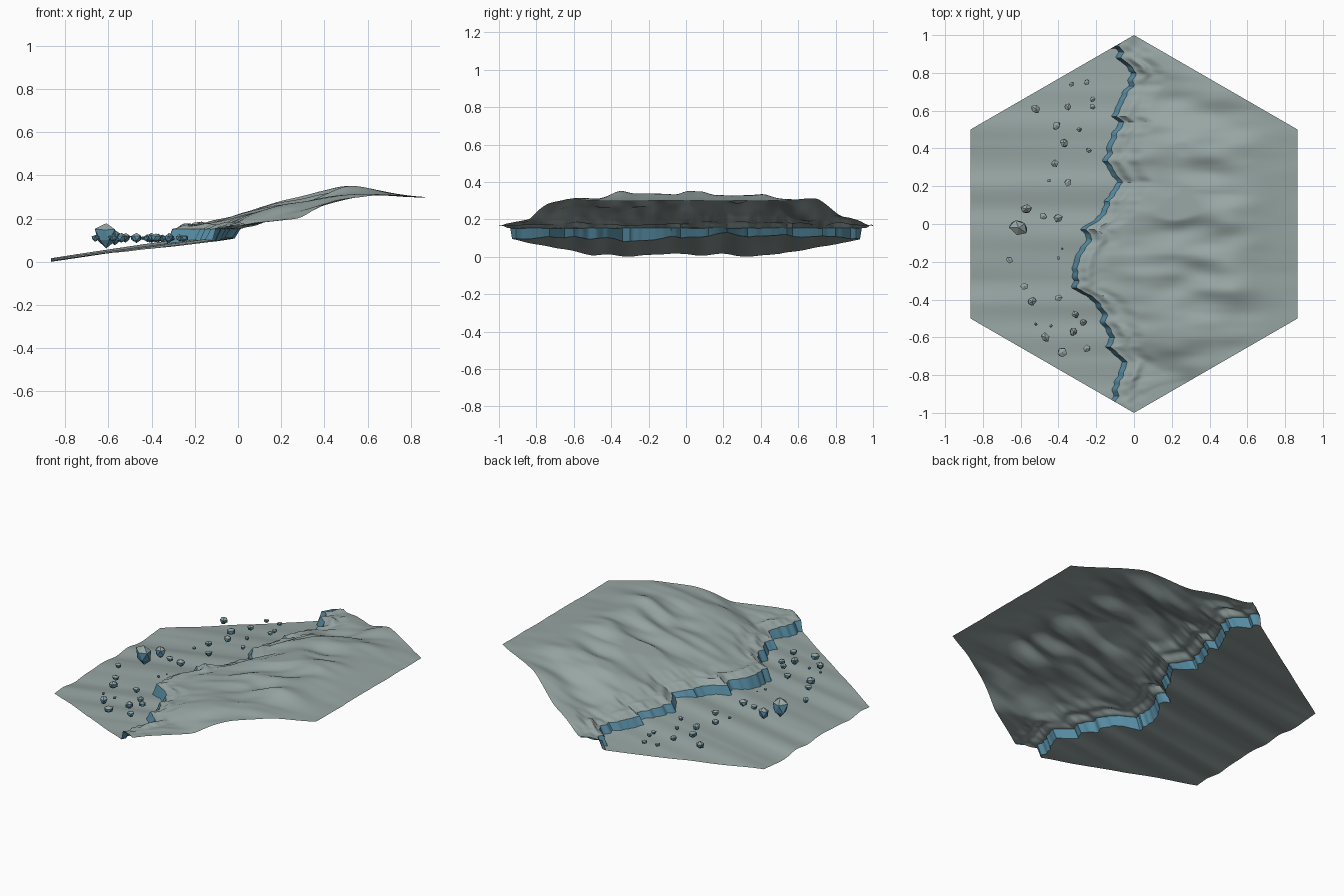
import bpy, bmesh, math, random
from mathutils import Vector, noise

random.seed(4)
cube = bpy.data.objects.get("Cube")
if cube:
    bpy.data.objects.remove(cube)


def material(name, rgb):
    mat = bpy.data.materials.new(name)
    mat.use_nodes = True
    mat.diffuse_color = (*rgb, 1)
    mat.node_tree.nodes["Principled BSDF"].inputs["Base Color"].default_value = (*rgb, 1)
    return mat


snow = material("grey_snow", (.31, .38, .37))
ice = material("blue_ice", (.10, .28, .39))


def make_object(name, bm):
    mesh = bpy.data.meshes.new(name)
    bm.to_mesh(mesh)
    bm.free()
    mesh.materials.append(snow)
    mesh.materials.append(ice)
    obj = bpy.data.objects.new(name, mesh)
    bpy.context.collection.objects.link(obj)
    return obj


def lerp(a, b, t):
    return a + (b - a) * t


def smooth(t):
    t = min(max(t, 0), 1)
    return t * t * (3 - 2 * t)


def sample(points, t):
    """Linear interpolation along a sorted list of (position, value)."""
    if t <= points[0][0]:
        return points[0][1]
    for (a, va), (b, vb) in zip(points, points[1:]):
        if t <= b:
            return lerp(va, vb, (t - a) / (b - a))
    return points[-1][1]


# Cliff line as (y, x), and the crest and trough profiles of the upper slope as (x, z)
CLIFF = [(-.93, -.12), (-.83, -.1), (-.73, -.06), (-.65, -.15), (-.6, -.13), (-.53, -.17),
         (-.45, -.18), (-.38, -.25), (-.34, -.33), (-.19, -.32), (-.08, -.25), (-.03, -.28),
         (.05, -.18), (.12, -.15), (.22, -.09), (.26, -.12), (.33, -.16), (.42, -.14),
         (.54, -.08), (.57, -.12), (.65, -.08), (.73, -.04), (.8, -.01), (.88, -.09), (.95, -.1)]
CREST = [(-.3, .18), (-.1, .205), (0, .225), (.1, .245), (.2, .275), (.3, .295), (.4, .325),
         (.5, .352), (.6, .34), (.7, .32), (.8, .307), (.87, .303)]
TROUGH = [(-.3, .155), (0, .175), (.2, .2), (.3, .212), (.4, .255), (.5, .29),
          (.6, .305), (.7, .307), (.8, .297), (.87, .292)]


def profile(points, x):
    """Profile averaged over a small window so it has no kinks."""
    return sum(sample(points, x + k * .02) for k in range(-2, 3)) / 5


def ripple(x, y, fx, fy, seed):
    return noise.noise(Vector((x * fx, y * fy, seed)))


def low_z(x, y):
    run = x + .866
    dome = (.01 + .035 * run) * (1 - y * y)
    return .113 * run + dome + .016 * ripple(x, y, .5, 7, 2)


def high_z(x, y, cliff_x):
    d = x - cliff_x
    waves = .75 * ripple(x, y, 2.5, 6, 8) + .22 * ripple(x, y, 5, 13, 5)
    mix = .15 + 1.25 * y * y + waves * (1 - .7 * y * y)
    z = lerp(profile(CREST, x), profile(TROUGH, x), min(max(mix, -.12), 1.1))
    z = lerp(.153, z, smooth(d / .17))
    # Swollen lip just behind the cliff
    return z + .016 * math.exp(-((d - .055) / .03) ** 2) * (1 + 1.5 * ripple(x, y, 6, 8, 1))


# Hexagonal terrain sheet: lower plain, ice cliff, upper slope
ROWS, LOW, STEP, HIGH = 200, 26, 3, 54
LEAN = .027
bm = bmesh.new()
grid = []
for r in range(ROWS + 1):
    y = 2 * r / ROWS - 1
    half = min(math.sqrt(3) / 2, (1 - abs(y)) * math.sqrt(3))
    edge = sample(CLIFF, y) + .02 * ripple(0, y, 1, 28, 3)
    foot = min(max(edge, -half), half)
    top = min(max(edge + LEAN, -half), half)
    open_end = edge <= -half
    row = []
    for i in range(LOW + 1):
        x = lerp(-half, foot, i / LOW)
        z = high_z(x, y, edge) if open_end else low_z(x, y)
        row.append(bm.verts.new((x, y, z)))
    base_z, top_z = row[-1].co.z, high_z(top, y, edge + LEAN)
    for i in range(1, STEP + 1):
        t = i / STEP
        row.append(bm.verts.new((lerp(foot, top, t), y, lerp(base_z, top_z, t))))
    for i in range(1, HIGH + 1):
        x = lerp(top, half, (i / HIGH) ** 1.2)
        row.append(bm.verts.new((x, y, high_z(x, y, edge + LEAN))))
    grid.append(row)
for a, b in zip(grid, grid[1:]):
    for c in range(len(a) - 1):
        face = bm.faces.new((a[c], a[c + 1], b[c + 1], b[c]))
        face.material_index = int(LOW <= c < LOW + STEP)
bmesh.ops.remove_doubles(bm, verts=bm.verts, dist=.0003)
lowest = min(v.co.z for v in bm.verts)
bmesh.ops.translate(bm, verts=bm.verts, vec=(0, 0, -lowest))
terrain = make_object("glacier_terrain", bm)
bpy.context.view_layer.objects.active = terrain
terrain.select_set(True)
bpy.ops.object.shade_smooth_by_angle(angle=math.radians(35))
terrain.select_set(False)

# Broken ice chunks in front of the cliff: x, y, width
CHUNKS = [(-.33, .74, .03), (-.25, .75, .03), (-.52, .61, .05), (-.35, .62, .04), (-.22, .66, .03),
          (-.22, .62, .03), (-.41, .52, .05), (-.29, .5, .03), (-.37, .43, .05), (-.24, .39, .03),
          (-.42, .32, .04), (-.45, .23, .02), (-.35, .22, .04), (-.57, .08, .06), (-.48, .04, .04),
          (-.4, .03, .05), (-.61, -.02, .1), (-.38, -.13, .01), (-.4, -.18, .02), (-.66, -.19, .04),
          (-.58, -.33, .04), (-.54, -.41, .05), (-.4, -.39, .04), (-.31, -.48, .04),
          (-.27, -.52, .04), (-.52, -.53, .02), (-.44, -.54, .02), (-.32, -.57, .05),
          (-.47, -.6, .05), (-.25, -.66, .04), (-.38, -.68, .05)]


def ice_chunk(name, x, y, width):
    """Faceted block: flat snowy top, blue sides narrowing downward."""
    bm = bmesh.new()
    bmesh.ops.create_icosphere(bm, subdivisions=1, radius=width * .56)
    for v in bm.verts:
        v.co *= random.uniform(.85, 1.15)
    big = width > .05
    bmesh.ops.scale(bm, verts=bm.verts, vec=(1, random.uniform(.75, .95), 1 if big else .75))
    for v in bm.verts:
        if v.co.z < 0:
            v.co.xy *= .85
    bm.normal_update()
    for f in bm.faces:
        f.material_index = int(f.normal.z < .55)
    chunk = make_object(name, bm)
    chunk.location = (x, y, .11 + .3 * max(width - .05, 0))
    chunk.rotation_euler.z = random.uniform(0, math.tau)


for n, spec in enumerate(CHUNKS):
    ice_chunk(f"ice_chunk_{n + 1}", *spec)
